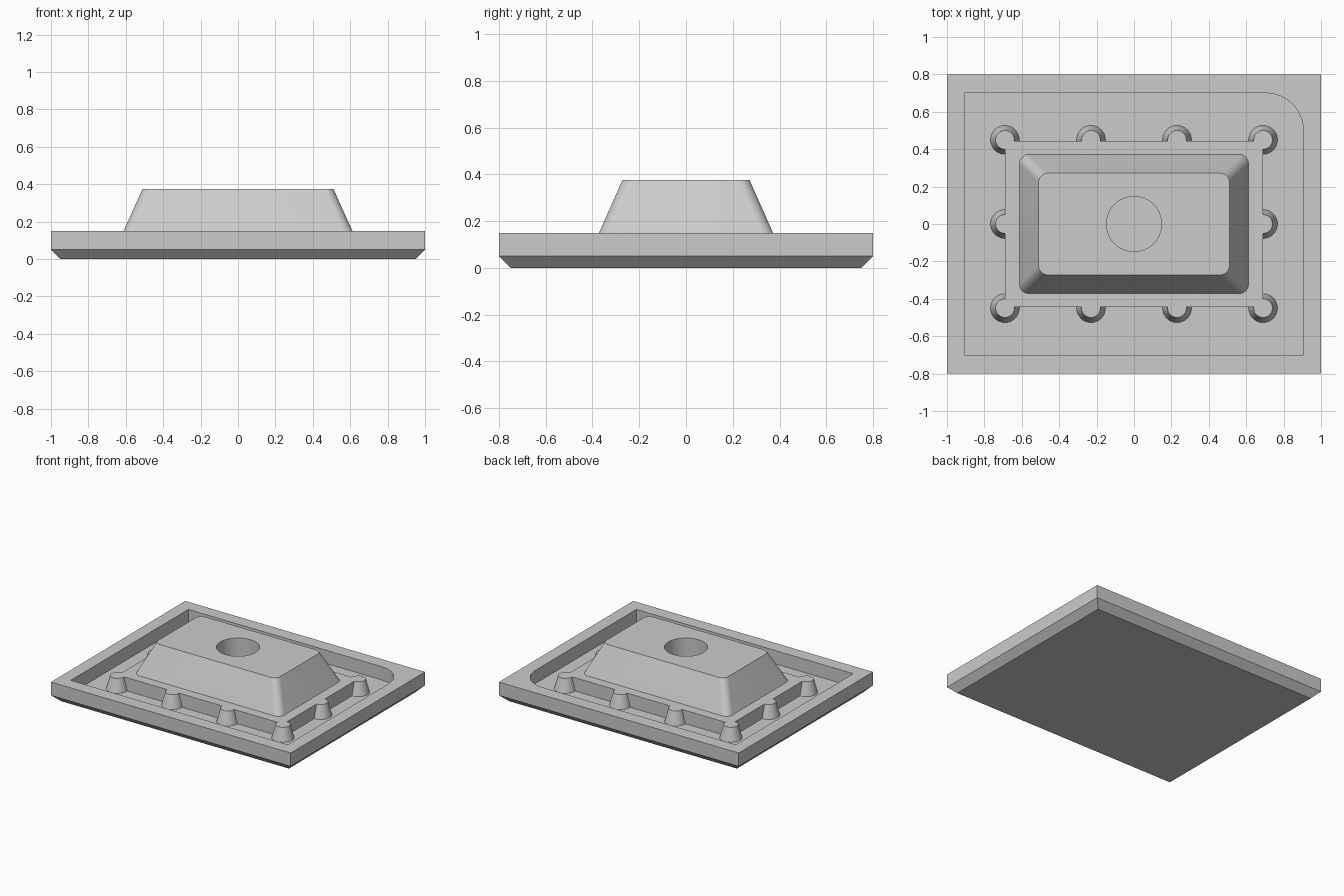
import bpy, bmesh, math
from mathutils import Vector

if "Cube" in bpy.data.objects:
    bpy.data.objects.remove(bpy.data.objects["Cube"], do_unlink=True)

grey = bpy.data.materials.new("plain grey")
grey.use_nodes = True
colour = (0.6, 0.6, 0.6, 1)
grey.diffuse_color = colour
grey.node_tree.nodes["Principled BSDF"].inputs["Base Color"].default_value = colour


def outline(hx, hy, radii, steps=12):
    """Rectangle outline; radii run counter-clockwise from the +x +y corner."""
    points = []
    for i, ((sx, sy), r) in enumerate(zip([(1, 1), (-1, 1), (-1, -1), (1, -1)], radii)):
        if r == 0:
            points.append((sx * hx, sy * hy))
            continue
        for k in range(steps + 1):
            a = math.pi / 2 * (i + k / steps)
            points.append((sx * (hx - r) + r * math.cos(a), sy * (hy - r) + r * math.sin(a)))
    return points


def circle(x, y, r, sides=48):
    turn = 2 * math.pi / sides
    return [(x + r * math.cos(turn * k), y + r * math.sin(turn * k)) for k in range(sides)]


def loft(name, levels):
    """Closed solid through matching outlines given as (z, points)."""
    bm = bmesh.new()
    rings = [[bm.verts.new(Vector((x, y, z))) for x, y in pts] for z, pts in levels]
    for low, high in zip(rings, rings[1:]):
        n = len(low)
        for k in range(n):
            m = (k + 1) % n
            bm.faces.new((low[k], low[m], high[m], high[k]))
    bm.faces.new(rings[0][::-1])
    bm.faces.new(rings[-1])
    mesh = bpy.data.meshes.new(name)
    bm.to_mesh(mesh)
    bm.free()
    mesh.materials.append(grey)
    obj = bpy.data.objects.new(name, mesh)
    bpy.context.collection.objects.link(obj)
    return obj


def select(obj):
    bpy.ops.object.select_all(action="DESELECT")
    obj.select_set(True)
    bpy.context.view_layer.objects.active = obj


def combine(target, tool, operation):
    mod = target.modifiers.new(operation.lower(), "BOOLEAN")
    mod.operation, mod.solver, mod.object = operation, "EXACT", tool
    select(target)
    bpy.ops.object.modifier_apply(modifier=mod.name)
    bpy.data.objects.remove(tool, do_unlink=True)


FLOOR, RIM, TOP = 0.05, 0.15, 0.375
square = (0, 0, 0, 0)

# Tray with a chamfered underside and a pocket with one rounded corner
tray = loft("tray", [(0, outline(0.95, 0.75, square)),
                     (FLOOR, outline(1, 0.8, square)),
                     (RIM, outline(1, 0.8, square))])
pocket = outline(0.905, 0.7, (0.2, 0, 0, 0))
combine(tray, loft("pocket_cutter", [(FLOOR, pocket), (RIM + 0.1, pocket)]), "DIFFERENCE")

# Raised platform inside the pocket
edge = outline(0.69, 0.445, square)
island = loft("platform", [(FLOOR, edge), (RIM, edge)])

# Tapered posts around the platform edge
spots = [(x, y) for x in (-0.69, -0.23, 0.23, 0.69) for y in (-0.45, 0.45)]
for x, y in spots + [(-0.69, 0), (0.69, 0)]:
    post = loft("post", [(FLOOR, circle(x, y, 0.077)), (RIM, circle(x, y, 0.05))])
    combine(island, post, "UNION")

# Sloped pedestal with rounded corners and a round bore
pedestal = loft("pedestal", [(RIM, outline(0.612, 0.372, (0.05,) * 4)),
                             (TOP, outline(0.51, 0.272, (0.05,) * 4))])
combine(island, pedestal, "UNION")
bore = circle(0, 0, 0.147, 64)
combine(island, loft("bore_cutter", [(RIM, bore), (TOP + 0.1, bore)]), "DIFFERENCE")

for obj in (tray, island):
    select(obj)
    bpy.ops.object.shade_smooth_by_angle(angle=math.radians(20))
